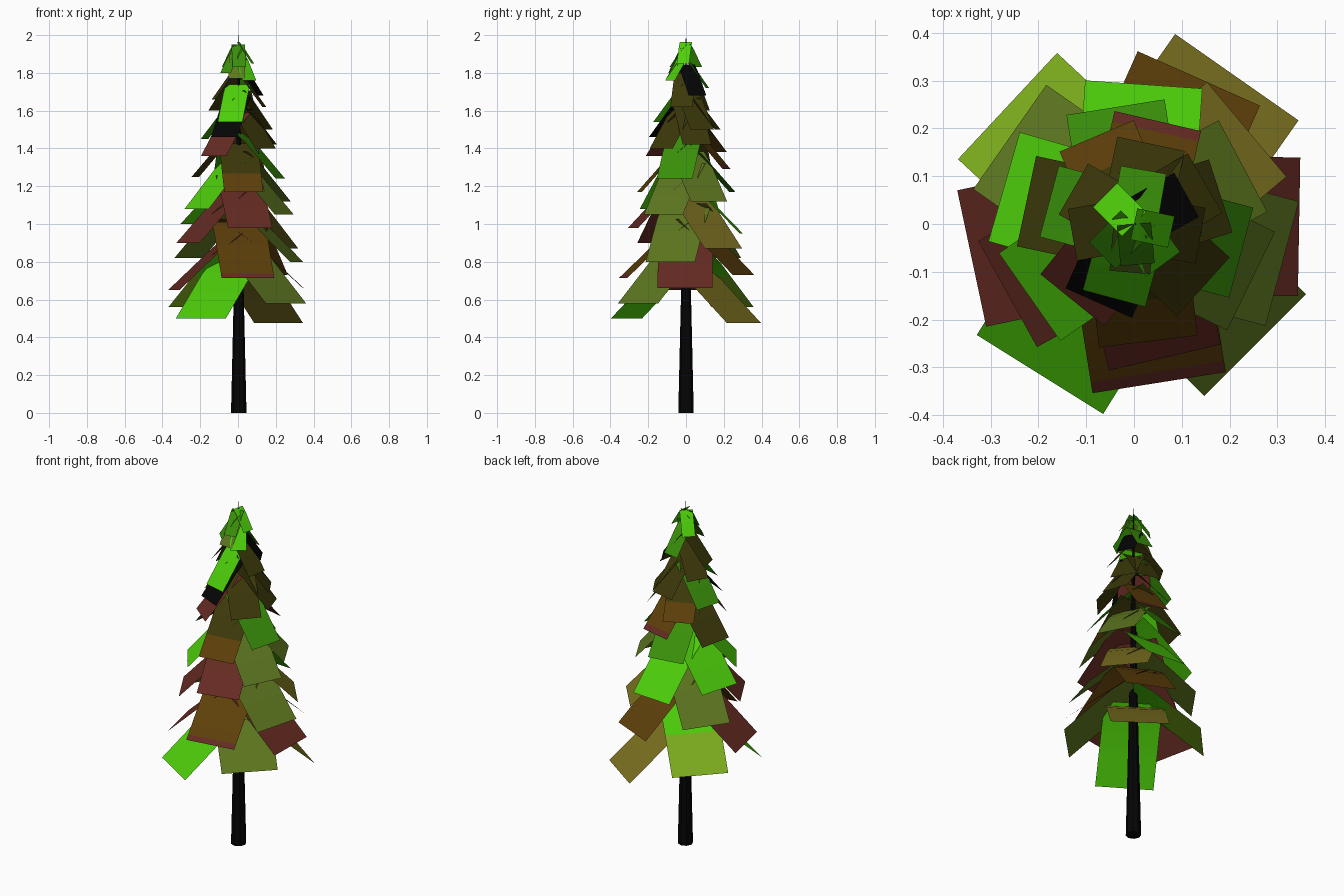
import bpy
import bmesh
from math import radians
from mathutils import Matrix

cube = bpy.data.objects.get("Cube")
if cube:
    bpy.data.objects.remove(cube, do_unlink=True)


def make_material(name, red, green, blue):
    material = bpy.data.materials.new(name)
    material.use_nodes = True
    colour = (red, green, blue, 1)
    material.diffuse_color = colour
    material.node_tree.nodes["Principled BSDF"].inputs["Base Color"].default_value = colour
    return material


def add_object(name, bm, materials):
    mesh = bpy.data.meshes.new(name)
    bm.to_mesh(mesh)
    bm.free()
    for material in materials:
        mesh.materials.append(material)
    obj = bpy.data.objects.new(name, mesh)
    bpy.context.collection.objects.link(obj)


def reach_at(height):
    """Distance from trunk to bough tip, shrinking towards the crown."""
    return 0.437 - 0.108 * height - 0.046 * height ** 2


def add_bough(name, azimuth, tip_height, materials, split=0.7):
    """A square leaf card that leaves the trunk and droops outwards.

    The last material colours the part beyond the split."""
    reach = reach_at(tip_height)
    half_width = reach * 0.42
    slope = 0.85 + 0.2 * tip_height ** 2
    shoulder = reach * 0.3
    shoulder_height = tip_height + (reach - shoulder) * slope
    root_height = shoulder_height + shoulder * slope * 0.75
    band_height = tip_height + reach * (1 - split) * slope
    profile = [(0, root_height), (shoulder, shoulder_height),
               (reach * split, band_height), (reach, tip_height)]

    bm = bmesh.new()
    rows = [[bm.verts.new((x, side * half_width, z)) for side in (-1, 1)]
            for x, z in profile]
    for inner, outer in zip(rows, rows[1:]):
        face = bm.faces.new((inner[0], outer[0], outer[1], inner[1]))
        face.smooth = True
    face.material_index = len(materials) - 1
    bm.transform(Matrix.Rotation(radians(azimuth), 4, "Z"))
    add_object(name, bm, materials)


# Trunk: a stout foot and a slimmer stem running up to a thin tip
bark = make_material("black bark", 0.0015, 0.0015, 0.0015)
trunk = bmesh.new()
for bottom, top, wide, narrow in [(0, 0.65, 0.041, 0.026), (0.65, 2, 0.026, 0.001)]:
    bmesh.ops.create_cone(trunk, segments=8, radius1=wide, radius2=narrow,
                          depth=top - bottom, cap_ends=bottom == 0,
                          matrix=Matrix.Translation((0.004, 0, (bottom + top) / 2)))
add_object("trunk", trunk, [bark])

# Leaf colours
bright_green = make_material("bright green", 0.075, 0.62, 0.003)
mid_green = make_material("mid green", 0.042, 0.28, 0.003)
yellow_green = make_material("yellow green", 0.2, 0.42, 0.012)
olive_green = make_material("olive green", 0.11, 0.185, 0.014)
olive_brown = make_material("olive brown", 0.195, 0.16, 0.014)
warm_brown = make_material("warm brown", 0.11, 0.05, 0.003)
red_brown = make_material("red brown", 0.13, 0.024, 0.016)
dark_brown = make_material("dark brown", 0.045, 0.04, 0.003)

# Boughs of each colour: azimuth in degrees and height of the tip
bright_boughs = [(-122, 0.5), (86, 0.95), (164, 1), (215, 1.08), (-105, 1.54),
                 (-54, 1.76), (135, 1.83), (-12, 1.85)]
mid_boughs = [(99, 1.17), (-15, 1.24), (165, 1.45), (80, 1.72), (225, 1.8),
              (-85, 1.83)]
olive_boughs = [(-45, 0.58), (145, 0.82), (-15, 0.8), (-26, 1.05),
                (28, 1.12), (-95, 1.77)]
red_boughs = [(-1, 0.66), (192, 0.65), (209, 0.9), (-77, 0.98), (231, 1.36)]
dark_boughs = [(168, 1.25), (18, 1.42), (-42, 1.4), (78, 1.5),
               (30, 1.5), (-10, 1.62), (150, 1.6), (190, 1.66)]

foliage = [
    ("bright_green_bough", bright_green, bright_boughs),
    ("mid_green_bough", mid_green, mid_boughs),
    ("olive_green_bough", olive_green, olive_boughs),
    ("olive_brown_bough", olive_brown, [(55, 0.475), (40, 0.87)]),
    ("warm_brown_bough", warm_brown, [(66, 0.73)]),
    ("red_brown_bough", red_brown, red_boughs),
    ("dark_brown_bough", dark_brown, dark_boughs),
    ("dead_black_bough", bark, [(246, 1.46), (29, 1.68)]),
]
for name, material, boughs in foliage:
    for number, (azimuth, tip_height) in enumerate(boughs, start=1):
        add_bough(f"{name}_{number}", azimuth, tip_height, [material])

# Boughs whose tips have turned a different colour
add_bough("yellow_tipped_bough", 137, 0.56, [bright_green, yellow_green], 0.5)
add_bough("lower_red_tipped_bough", -81, 0.715, [warm_brown, red_brown], 0.93)
add_bough("upper_red_tipped_bough", 77, 1.29, [warm_brown, red_brown], 0.9)
add_bough("front_brown_tipped_bough", -83, 1.17, [dark_brown, warm_brown], 0.65)
add_bough("back_brown_tipped_bough", 113, 1.38, [dark_brown, warm_brown], 0.65)
